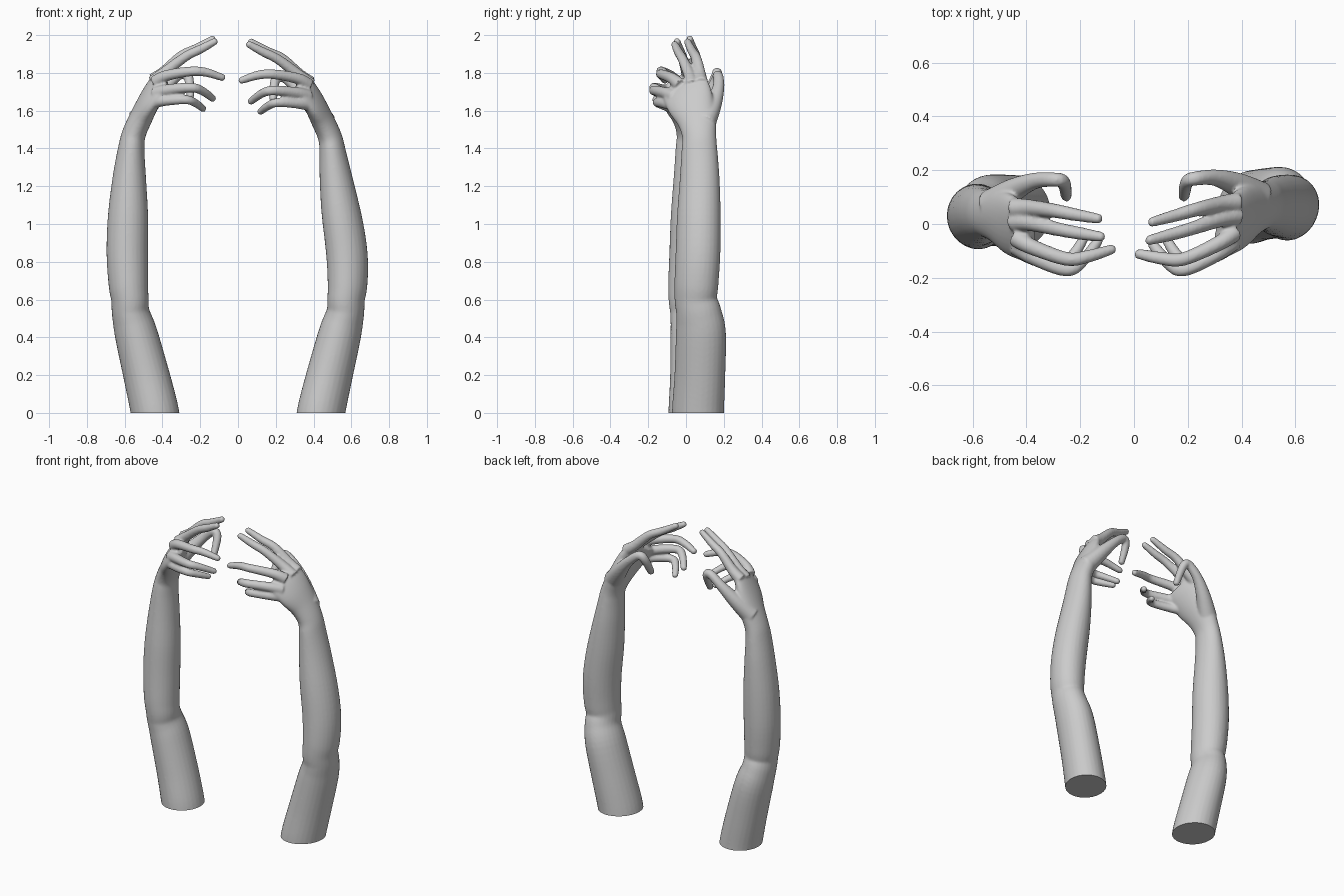
import bpy
import bmesh
from math import cos, sin, pi
from mathutils import Vector

cube = bpy.data.objects.get("Cube")
if cube:
    bpy.data.objects.remove(cube, do_unlink=True)

skin = bpy.data.materials.new("plain grey")
skin.use_nodes = True
COLOUR = (0.6, 0.6, 0.6, 1)
skin.diffuse_color = COLOUR
skin.node_tree.nodes["Principled BSDF"].inputs["Base Color"].default_value = COLOUR

# Arm and palm sections: x, y, z, half thickness, half width, tilt
ARM = [
    (-.43, .045, -.06, .127, .137, 0), (-.445, .045, .03, .127, .137, 0),
    (-.485, .05, .2, .122, .134, 0), (-.54, .05, .42, .113, .132, 0),
    (-.568, .035, .53, .1, .12, 0), (-.572, .02, .6, .099, .112, 0),
    (-.58, .022, .68, .105, .116, 0), (-.586, .03, .85, .11, .118, 0),
    (-.582, .035, 1.05, .106, .115, 0), (-.575, .04, 1.25, .088, .105, 0),
    (-.565, .04, 1.4, .07, .095, 0), (-.55, .04, 1.48, .063, .09, .1),
    (-.51, .03, 1.57, .06, .105, .3), (-.465, 0, 1.66, .053, .125, .5),
    (-.42, -.02, 1.73, .042, .125, .6), (-.385, -.03, 1.765, .024, .1, .6),
]

# Digit centre lines: x, y, z, radius
DIGITS = [
    [(-.53, .07, 1.55, .06), (-.45, .125, 1.65, .045), (-.37, .16, 1.74, .031),
     (-.295, .165, 1.8, .027), (-.262, .155, 1.775, .026), (-.252, .105, 1.68, .021)],
    [(-.45, .06, 1.76, .038), (-.39, .06, 1.805, .032), (-.3, .05, 1.89, .027),
     (-.22, .035, 1.93, .024), (-.135, .02, 1.978, .019)],
    [(-.45, .01, 1.75, .038), (-.39, .005, 1.8, .031), (-.28, -.02, 1.885, .026),
     (-.2, -.035, 1.925, .024), (-.125, -.047, 1.965, .019)],
    [(-.44, -.05, 1.75, .036), (-.38, -.085, 1.785, .03), (-.25, -.13, 1.808, .026),
     (-.17, -.12, 1.803, .024), (-.085, -.095, 1.776, .019)],
    [(-.44, -.08, 1.69, .036), (-.37, -.125, 1.71, .03), (-.25, -.17, 1.722, .026),
     (-.19, -.135, 1.705, .023), (-.135, -.065, 1.665, .019)],
    [(-.46, -.07, 1.64, .034), (-.39, -.12, 1.652, .028), (-.275, -.155, 1.658, .024),
     (-.225, -.115, 1.64, .022), (-.185, -.05, 1.61, .018)],
]


def digit_rows(points):
    """Turn a centre line into round sections with a rounded tip."""
    rows = [(x, y, z, r, r, 0) for x, y, z, r in points]
    end, radius = Vector(points[-1][:3]), points[-1][3]
    way = (end - Vector(points[-2][:3])).normalized()
    for along, size in ((.6, .8), (.95, .4)):
        rows.append((*(end + way * radius * along), radius * size, radius * size, 0))
    return rows


def resample(rows, steps=5):
    """Smooth the sections with a Catmull-Rom spline."""
    padded = [rows[0]] + rows + [rows[-1]]
    out = []
    for a, b, c, d in zip(padded, padded[1:], padded[2:], padded[3:]):
        for k in range(steps):
            t = k / steps
            out.append([q + t / 2 * (r - p + t * (2*p - 5*q + 4*r - s + t * (3*q - p - 3*r + s)))
                        for p, q, r, s in zip(a, b, c, d)])
    return out + [list(rows[-1])]


def place_right(p):
    return p


def place_left(p):
    """Mirror, with the raised hand leaning a little further inwards."""
    s = min(max((p.z - .65) / .8, 0), 1)
    s = s * s * (3 - 2 * s)
    return Vector((-p.x - .065 * s, p.y + .1 * (-p.x - .25), p.z - .015 * s))


def loft(bm, rows, place, sides=28):
    rows = resample(rows)
    centres = [Vector(r[:3]) for r in rows]
    rings = []
    for i, (c, row) in enumerate(zip(centres, rows)):
        along = (centres[min(i + 1, len(rows) - 1)] - centres[max(i - 1, 0)]).normalized()
        wide = Vector((0, cos(row[5]), sin(row[5])))
        wide = (wide - along * wide.dot(along)).normalized()
        thick = along.cross(wide)
        rings.append([bm.verts.new(place(c + thick * row[3] * cos(2 * pi * k / sides)
                                         + wide * row[4] * sin(2 * pi * k / sides)))
                      for k in range(sides)])
    faces = [bm.faces.new((lo[k], lo[(k + 1) % sides], hi[(k + 1) % sides], hi[k]))
             for lo, hi in zip(rings, rings[1:]) for k in range(sides)]
    faces += [bm.faces.new(rings[0][::-1]), bm.faces.new(rings[-1])]
    bmesh.ops.recalc_face_normals(bm, faces=faces)


def build_arm(name, place):
    # Arm, palm and digits as overlapping lofts
    bm = bmesh.new()
    loft(bm, ARM, place)
    for points in DIGITS:
        loft(bm, digit_rows(points), place, 16)
    mesh = bpy.data.meshes.new(name)
    bm.to_mesh(mesh)
    bm.free()
    arm = bpy.data.objects.new(name, mesh)
    bpy.context.collection.objects.link(arm)

    # Blend them into one skin
    remesh = arm.modifiers.new("blend", 'REMESH')
    remesh.mode = 'VOXEL'
    remesh.voxel_size = .007
    relax = arm.modifiers.new("relax", 'SMOOTH')
    relax.factor = .5
    relax.iterations = 6
    graph = bpy.context.evaluated_depsgraph_get()
    bm = bmesh.new()
    bm.from_mesh(arm.evaluated_get(graph).to_mesh())
    arm.modifiers.clear()

    # Flat cut at the upper arm
    bmesh.ops.bisect_plane(bm, geom=bm.verts[:] + bm.edges[:] + bm.faces[:],
                           plane_co=(0, 0, 0), plane_no=(0, 0, 1), clear_inner=True)
    bmesh.ops.holes_fill(bm, edges=[e for e in bm.edges if e.is_boundary], sides=0)
    bmesh.ops.recalc_face_normals(bm, faces=bm.faces[:])
    bm.to_mesh(mesh)
    bm.free()
    mesh.materials.clear()
    mesh.materials.append(skin)

    bpy.ops.object.select_all(action='DESELECT')
    arm.select_set(True)
    bpy.context.view_layer.objects.active = arm
    bpy.ops.object.shade_smooth_by_angle(angle=.9)


build_arm("right_arm", place_right)
build_arm("left_arm", place_left)
